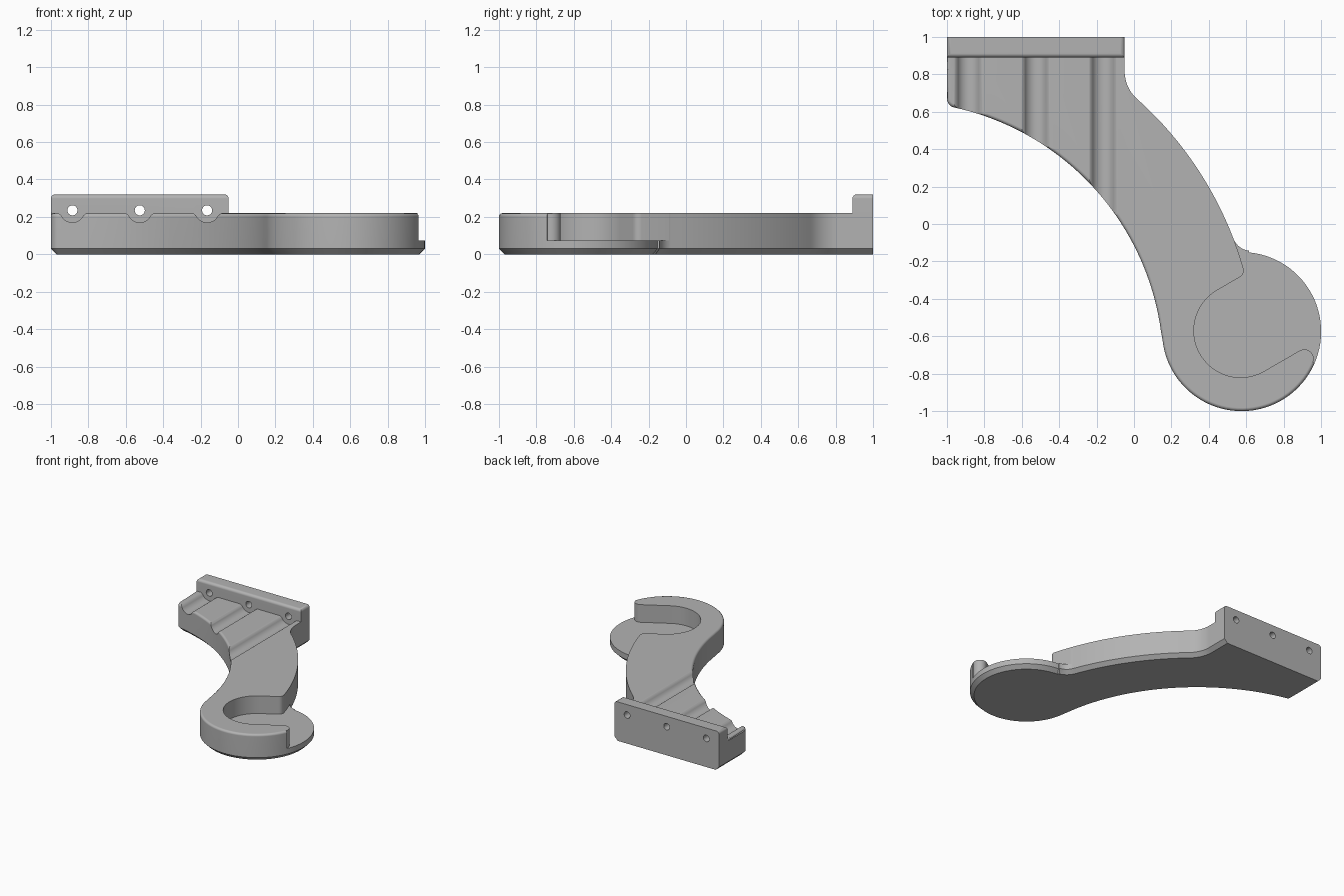
import bpy
import bmesh
from math import cos, sin, radians

if "Cube" in bpy.data.objects:
    bpy.data.objects.remove(bpy.data.objects["Cube"], do_unlink=True)

HEIGHT = 0.22
ARM = (-1.262, -0.764)      # centre of both arm curves
DISC = (0.575, -0.575)      # centre of the round end
CUP = (0.57, -0.57)         # centre of the cup recess

grey = bpy.data.materials.new("light_grey")
grey.use_nodes = True
grey.diffuse_color = (0.45, 0.45, 0.45, 1)
grey.node_tree.nodes["Principled BSDF"].inputs["Base Color"].default_value = (0.45, 0.45, 0.45, 1)


def arc(centre, r, a0, a1, n):
    """Points along an arc, angles in degrees."""
    angles = [radians(a0 + (a1 - a0) * i / n) for i in range(n + 1)]
    return [(centre[0] + r * cos(a), centre[1] + r * sin(a)) for a in angles]


def loft(name, rings):
    """Solid through matching closed rings, capped at both ends."""
    bm = bmesh.new()
    loops = [[bm.verts.new(p) for p in ring] for ring in rings]
    for low, high in zip(loops, loops[1:]):
        for i in range(len(low)):
            bm.faces.new((low[i - 1], low[i], high[i], high[i - 1]))
    bm.faces.new(loops[0])
    bm.faces.new(loops[-1])
    bmesh.ops.recalc_face_normals(bm, faces=bm.faces)
    return finish(name, bm)


def finish(name, bm):
    mesh = bpy.data.meshes.new(name)
    bm.to_mesh(mesh)
    bm.free()
    mesh.materials.append(grey)
    obj = bpy.data.objects.new(name, mesh)
    bpy.context.collection.objects.link(obj)
    return obj


def combine(obj, other, operation):
    """Apply a boolean and discard the second object."""
    mod = obj.modifiers.new("combine", 'BOOLEAN')
    mod.operation = operation
    mod.solver = 'EXACT'
    mod.object = other
    bpy.context.view_layer.objects.active = obj
    bpy.ops.object.modifier_apply(modifier=mod.name)
    bpy.data.objects.remove(other, do_unlink=True)


def inset(points, d, first=0):
    """Move a clockwise outline inward from index first on; the back stays flat."""
    result = []
    for i, (x, y) in enumerate(points):
        if i < first:
            result.append((x, y))
        elif y == 1:
            result.append((x + (d if x < -0.5 else -d), y))
        else:
            (ax, ay), (bx, by) = points[i - 1], points[(i + 1) % len(points)]
            dx, dy = bx - ax, by - ay
            length = (dx * dx + dy * dy) ** 0.5
            result.append((x + dy / length * d, y - dx / length * d))
    return result


# Body outline, clockwise from the back corner
inner_side = [(-1, 1), (-0.05, 1)]
inner_side += arc((0.15, 0.817), 0.2, 180, 228.2, 12)
inner_side += arc(ARM, 1.92, 48.2, 20.9, 24)[1:]
inner_side += arc((0.625, -0.043), 0.1, 200.9, 264.6, 10)[1:]
outer_side = arc(DISC, 0.425, 84.6, -174.1, 64)
outer_side += arc(ARM, 1.419, 5.9, 77.7, 40)[1:]
outer_side += arc((-0.95, 0.6715), 0.05, 257.7, 180, 8)[1:]
outline = inner_side + outer_side

# Body with chamfered base and softly rounded outer rim
top_start = len(inner_side)
levels = [(0, 0.03, 0), (0.03, 0, 0)]
levels += [(HEIGHT - 0.018 * (1 - sin(radians(a))),
            0.018 * (1 - cos(radians(a))), top_start) for a in (0, 30, 60, 90)]
body = loft("wall_bracket", [[(x, y, z) for x, y in inset(outline, d, first)]
                             for z, d, first in levels])

# Cup recess, open towards the side, leaving a hooked rim
pocket = [(1.2, 0.1), (0.6, 0.1)]
pocket += arc(ARM, 1.92, 20.5, 15.9, 6)
pocket += arc((0.546, -0.249), 0.04, 15.9, -60, 8)[1:]
pocket += arc(CUP, 0.25, 120, 300, 40)
pocket += arc((0.91, -0.72), 0.05, 120, -23, 14)
pocket += [(1.2, -0.84)]
combine(body, loft("cup_cutter", [[(x, y, z) for x, y in pocket]
                                  for z in (0.075, 0.4)]), 'DIFFERENCE')

# Tool channels in front of each screw hole
hole_x = (-0.885, -0.525, -0.165)
channel = [(-0.08, 0.3), (-0.08, 0.222), (-0.068, 0.215)]
channel += arc((0, 0.235), 0.065, 205, 335, 16)
channel += [(-x, z) for x, z in reversed(channel[:3])]
for cx in hole_x:
    combine(body, loft("channel_cutter", [[(cx + x, y, z) for x, z in channel]
                                          for y in (-0.5, 0.89)]), 'DIFFERENCE')

# Mounting plate with rounded top and front edges
bm = bmesh.new()
bmesh.ops.create_cube(bm, size=1)
for v in bm.verts:
    v.co.x = -0.525 + v.co.x * 0.95
    v.co.y = 0.945 + v.co.y * 0.11
    v.co.z = 0.21 + v.co.z * 0.22
edges = []
for e in bm.edges:
    mid = (e.verts[0].co + e.verts[1].co) / 2
    if mid.z > 0.3 and mid.y < 0.99:
        edges.append(e)
bmesh.ops.bevel(bm, geom=edges, offset=0.022, segments=4, profile=0.5, affect='EDGES')
combine(body, finish("mounting_plate", bm), 'UNION')

# Screw holes through the plate
for cx in hole_x:
    combine(body, loft("hole_cutter", [[(x, y, z) for x, z in arc((cx, 0.235), 0.027, 0, 345, 23)]
                                       for y in (0.8, 1.1)]), 'DIFFERENCE')

# Smooth curves with crisp edges
bpy.ops.object.select_all(action='DESELECT')
body.select_set(True)
bpy.context.view_layer.objects.active = body
bpy.ops.object.shade_smooth_by_angle(angle=radians(32))
weighted = body.modifiers.new("weighted_normals", 'WEIGHTED_NORMAL')
weighted.keep_sharp = True
